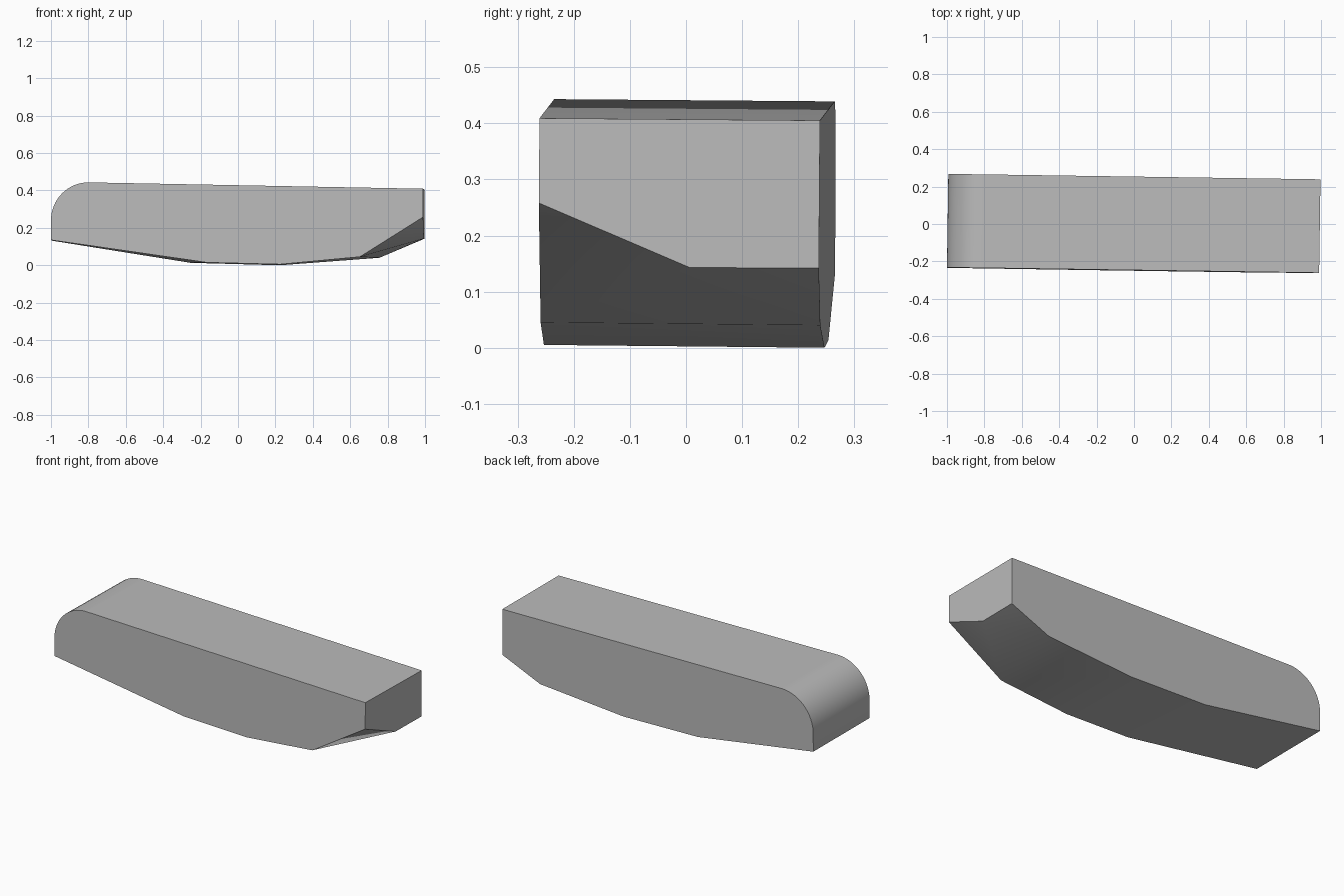
import bpy, bmesh
from math import sin, cos, pi, radians
from mathutils import Matrix

cube = bpy.data.objects.get("Cube")
if cube:
    bpy.data.objects.remove(cube, do_unlink=True)

grey = bpy.data.materials.new("plain_grey")
grey.use_nodes = True
colour = (0.5, 0.5, 0.5, 1)
grey.diffuse_color = colour
grey.node_tree.nodes["Principled BSDF"].inputs["Base Color"].default_value = colour

HALF = 0.25
LEFT, RIGHT = -0.9965, 0.9935
ARC_STEPS = 16

# Upper outline shared by both sides: blunt end, rounded shoulder, sloping top
upper = [(LEFT, 0.133)]
for i in range(ARC_STEPS + 1):
    a = pi / 2 * i / ARC_STEPS
    upper.append((LEFT + 0.2 * (1 - cos(a)), 0.238 + 0.203 * sin(a)))
upper.append((RIGHT, 0.407))

# Keel outlines differ because the front lower corner is cut away
front_keel = [(RIGHT, 0.256), (0.655, 0.043), (0.23, 0.003), (-0.165, 0.013)]
back_keel = [(RIGHT, 0.144), (0.753, 0.042), (0.22, 0.002), (-0.257, 0.015)]

bm = bmesh.new()
front = [bm.verts.new((x, -HALF, z)) for x, z in upper + front_keel]
back = [bm.verts.new((x, HALF, z)) for x, z in upper + back_keel]
corner = bm.verts.new((RIGHT, 0.02, 0.143))

# Side walls
bm.faces.new(front)
bm.faces.new(back)

# Skin between the sides, with the end wall and cut corner handled apart
top_end = len(upper) - 1
low_end = top_end + 1
n = len(front)
for i in range(n):
    j = (i + 1) % n
    if i not in (top_end, low_end):
        bm.faces.new((front[i], front[j], back[j], back[i]))
bm.faces.new((front[top_end], front[low_end], corner, back[low_end], back[top_end]))
bm.faces.new((front[low_end], front[low_end + 1], corner))
bm.faces.new((corner, front[low_end + 1], back[low_end + 1], back[low_end]))
bmesh.ops.recalc_face_normals(bm, faces=bm.faces[:])

# Slight yaw and roll of the whole block
bm.transform(Matrix.Rotation(radians(-0.83), 4, 'Z') @ Matrix.Rotation(radians(-0.46), 4, 'X'))

mesh = bpy.data.meshes.new("rounded_block")
bm.to_mesh(mesh)
bm.free()
mesh.materials.append(grey)
block = bpy.data.objects.new("rounded_block", mesh)
bpy.context.collection.objects.link(block)

# Smooth the rounded shoulder and keel, keep the sharp edges
for other in bpy.context.selected_objects:
    other.select_set(False)
block.select_set(True)
bpy.context.view_layer.objects.active = block
bpy.ops.object.shade_smooth_by_angle(angle=radians(30))
